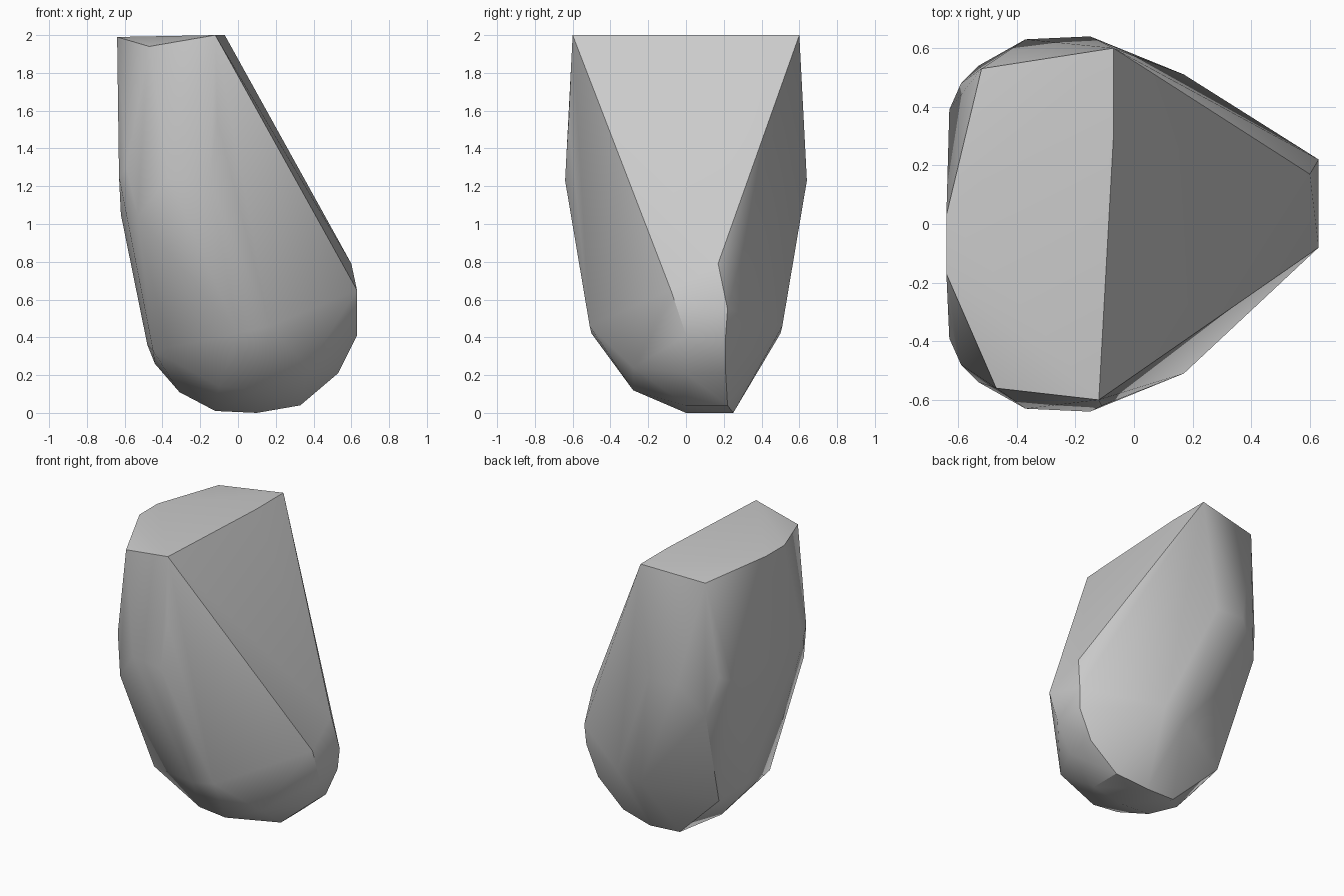
import bpy
import bmesh
from mathutils import Vector

# Remove the default cube only
default_cube = bpy.data.objects.get("Cube")
if default_cube:
    bpy.data.objects.remove(default_cube, do_unlink=True)


def make_material(name, value):
    """Create one flat grey material."""
    material = bpy.data.materials.new(name)
    material.use_nodes = True
    colour = (value, value, value, 1)
    material.diffuse_color = colour
    material.node_tree.nodes["Principled BSDF"].inputs["Base Color"].default_value = colour
    return material


def both_sides(points):
    """Repeat each point on the front and the back."""
    return [(x, side * y, z) for x, y, z in points for side in (-1, 1)]


def convex_stone(name, points, material):
    """Wrap a tight convex skin around corner points given in hundredths."""
    bm = bmesh.new()
    for point in points:
        bm.verts.new(Vector(point) / 100)
    hull = bmesh.ops.convex_hull(bm, input=bm.verts)
    unused = {v for v in hull["geom_interior"] + hull["geom_unused"]
              if isinstance(v, bmesh.types.BMVert)}
    bmesh.ops.delete(bm, geom=list(unused), context="VERTS")
    bmesh.ops.recalc_face_normals(bm, faces=bm.faces)

    mesh = bpy.data.meshes.new(name)
    bm.to_mesh(mesh)
    bm.free()
    mesh.materials.append(material)
    stone = bpy.data.objects.new(name, mesh)
    bpy.context.collection.objects.link(stone)
    return stone


# Broken top facet
top_facet = [(-12, -60, 200), (-7, 30, 200), (-7, 60, 200),
             (-52, 53, 196), (-64, 3, 199), (-64, -17, 199), (-47, -56, 194)]

# Toe of the long sloping cut
slope_toe = [(60, 17, 79), (63, -8, 65), (63, 0, 41), (63, 22, 55), (62, 21, 41)]

# Bulging walls, alike at the front and the back
walls = both_sides([(-63, 39, 125), (-59, 48, 130), (-53, 54, 104),
                    (-37, 63, 125), (-15, 64, 123), (-11, 62, 155),
                    (-45, 28, 33), (17, 51, 46), (0, 50, 42)])

# Left wall and rounded underside
underside = [(-62, 0, 105), (-48, 0, 36), (-44, 5, 26), (-31, 5, 11),
             (-12, 0, 1), (10, 0, 0), (33, 0, 4), (53, 0, 21),
             (53, 21, 21), (33, 22, 4), (10, 25, 0), (-12, 24, 1),
             (37, -28, 24), (10, -28, 12), (-10, -28, 14)]

grey_stone = make_material("grey stone", 0.6)
boulder = convex_stone("boulder", top_facet + slope_toe + walls + underside, grey_stone)

# Soft shading with crisp breaks between the main facets
bpy.ops.object.select_all(action="DESELECT")
boulder.select_set(True)
bpy.context.view_layer.objects.active = boulder
bpy.ops.object.shade_smooth_by_angle()
